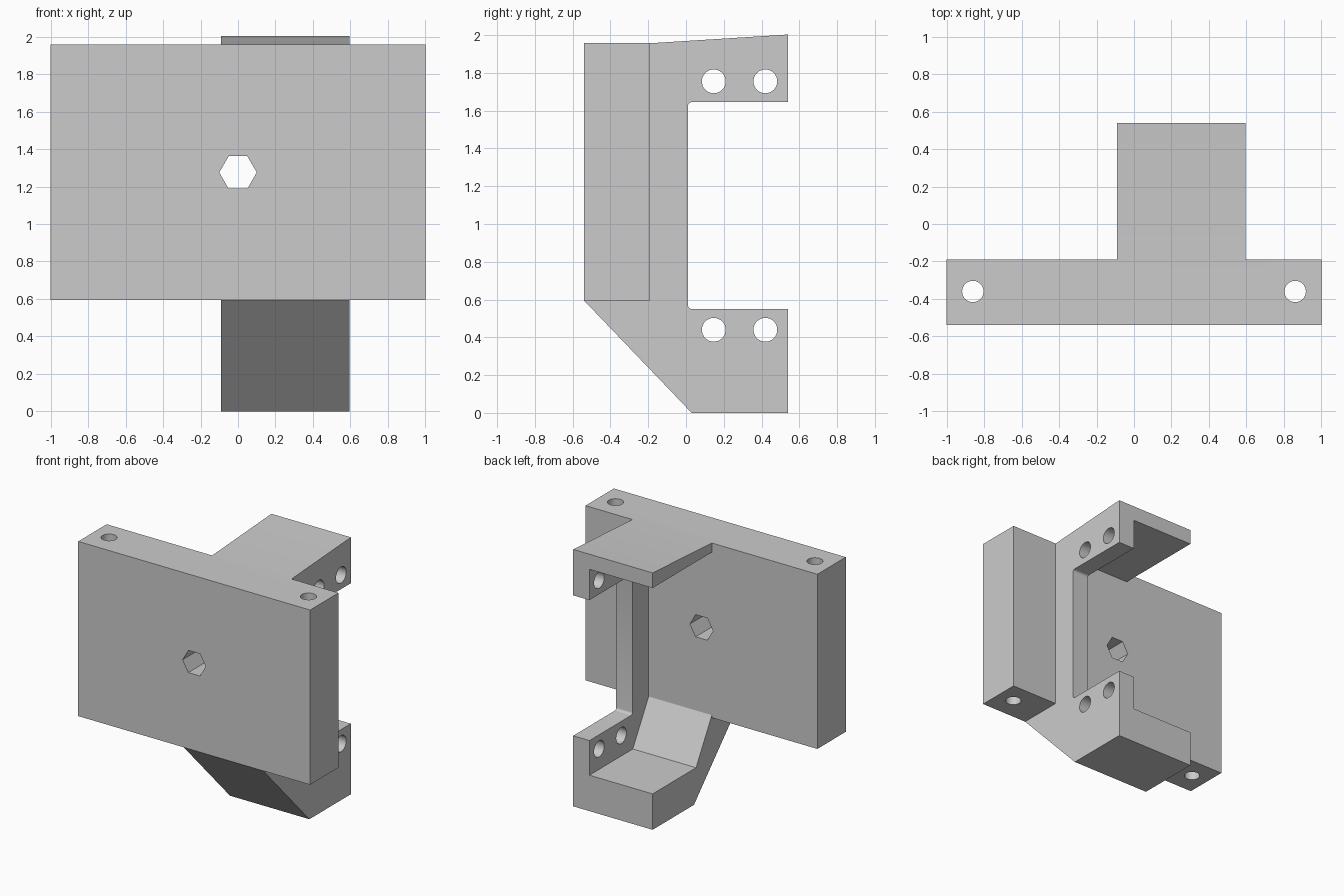
import bpy, bmesh
from math import pi, cos, sin
from mathutils import Matrix

if "Cube" in bpy.data.objects:
    bpy.data.objects.remove(bpy.data.objects["Cube"])

X0, X1, XIN = -0.09, 0.595, 0.455      # bracket sides and inner face of side wall


def make_object(name, bm):
    bmesh.ops.recalc_face_normals(bm, faces=bm.faces)
    mesh = bpy.data.meshes.new(name)
    bm.to_mesh(mesh)
    bm.free()
    ob = bpy.data.objects.new(name, mesh)
    bpy.context.collection.objects.link(ob)
    return ob


def extrude_x(name, profile, xa, xb):
    """Extrude a (y, z) outline along x."""
    bm = bmesh.new()
    face = bm.faces.new([bm.verts.new((xa, y, z)) for y, z in profile])
    out = bmesh.ops.extrude_face_region(bm, geom=[face])
    verts = [g for g in out["geom"] if isinstance(g, bmesh.types.BMVert)]
    bmesh.ops.translate(bm, verts=verts, vec=(xb - xa, 0, 0))
    return make_object(name, bm)


def rod(name, centre, axis, radius, length, sides=32):
    turn = {"X": Matrix.Rotation(pi / 2, 4, "Y"),
            "Y": Matrix.Rotation(pi / 2, 4, "X") @ Matrix.Rotation(pi / 2, 4, "Z"),
            "Z": Matrix.Identity(4)}[axis]
    if sides == 6:                      # put two hexagon corners on the x axis
        turn = Matrix.Rotation(pi / 2, 4, "X")
    bm = bmesh.new()
    verts = []
    for h in (-length / 2, length / 2):
        ring = [bm.verts.new((radius * cos(2 * pi * i / sides),
                              radius * sin(2 * pi * i / sides), h)) for i in range(sides)]
        bm.faces.new(ring)
        verts.append(ring)
    for i in range(sides):
        j = (i + 1) % sides
        bm.faces.new((verts[0][i], verts[0][j], verts[1][j], verts[1][i]))
    bm.transform(Matrix.Translation(centre) @ turn)
    return make_object(name, bm)


def combine(target, tool, operation):
    mod = target.modifiers.new(operation.lower(), "BOOLEAN")
    mod.operation, mod.solver, mod.object = operation, "EXACT", tool
    bpy.context.view_layer.objects.active = target
    bpy.ops.object.modifier_apply(modifier=mod.name)
    bpy.data.objects.remove(tool)


def fillet(cy, cz, r, start, end, n=5):
    return [(cy + r * cos(start + (end - start) * i / n),
             cz + r * sin(start + (end - start) * i / n)) for i in range(n + 1)]


# C-shaped bracket with small inner fillets
R = 0.02
outline = ([(-0.54, 0.595), (0.03, 0), (0.54, 0), (0.54, 0.55)]
           + fillet(0.01 + R, 0.55 + R, R, 1.5 * pi, pi)
           + fillet(0.01 + R, 1.645 - R, R, pi, 0.5 * pi)
           + [(0.54, 1.645), (0.54, 2.003), (-0.19, 1.957), (-0.19, 0.595)])
bracket = extrude_x("bracket", outline, X0, X1)

# Pocket that leaves a side wall, a thin top shelf and a sloped floor
pocket = extrude_x("pocket_cutter", [(0.7, 0.28), (0.005, 0.28), (-0.19, 0.615), (-0.3, 0.615),
                                     (-0.3, 1.885), (0.7, 1.885)], X0 - 0.2, XIN)
combine(bracket, pocket, "DIFFERENCE")

# Front plate joined to the bracket
body = extrude_x("mounting_bracket", [(-0.54, 0.595), (-0.19, 0.595),
                                      (-0.19, 1.957), (-0.54, 1.957)], -1, 1)
combine(body, bracket, "UNION")

# Hexagonal hole, vertical plate holes and side wall holes
combine(body, rod("hex_cutter", (0, -0.36, 1.275), "Y", 0.1, 0.6, 6), "DIFFERENCE")
for x in (-0.86, 0.86):
    combine(body, rod("plate_hole_cutter", (x, -0.36, 1.27), "Z", 0.057, 2), "DIFFERENCE")
for y in (0.147, 0.42):
    for z in (0.44, 1.755):
        combine(body, rod("wall_hole_cutter", (0.525, y, z), "X", 0.063, 0.4), "DIFFERENCE")

# Smooth holes and fillets, crisp edges elsewhere
bpy.ops.object.select_all(action="DESELECT")
body.select_set(True)
bpy.context.view_layer.objects.active = body
bpy.ops.object.shade_smooth_by_angle(angle=pi / 6)
